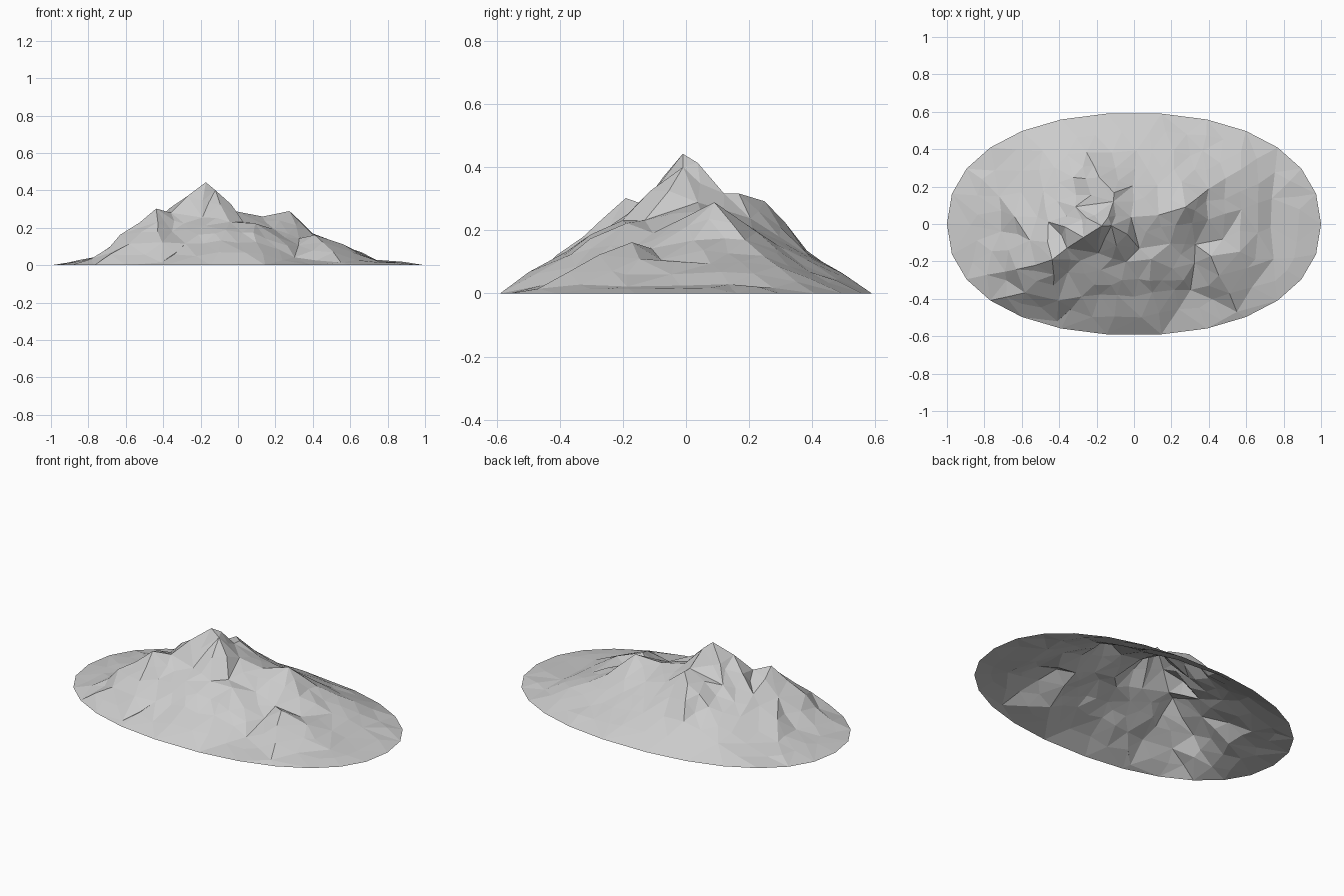
import bpy, bmesh, math, random
from mathutils import Vector
from mathutils.geometry import delaunay_2d_cdt

if "Cube" in bpy.data.objects:
    bpy.data.objects.remove(bpy.data.objects["Cube"])

random.seed(4)

# Ridge lines: consecutive points stay joined by an edge
ridges = [
    # left foot, left peak, saddle, main peak, saddle, right peak, back right foot
    [(-.78, -.26, .035), (-.62, -.23, .165), (-.45, -.20, .30), (-.35, -.13, .285),
     (-.26, -.06, .375), (-.185, -.02, .44), (-.13, .0, .405), (-.02, .03, .285),
     (.12, .06, .26), (.27, .09, .295), (.40, .2, .165), (.56, .29, .09)],
    # main peak to rear hump
    [(-.185, -.02, .44), (-.15, .035, .41), (-.12, .12, .32), (-.11, .17, .323),
     (-.18, .24, .30), (-.24, .38, .14)],
    # sharp front left spur
    [(-.45, -.20, .30), (-.43, -.27, .235), (-.42, -.40, .125), (-.41, -.52, .015)],
    # front shoulder, low right peak and its east foot
    [(-.17, -.25, .215), (-.04, -.21, .235), (.09, -.20, .23), (.22, -.23, .15),
     (.32, -.20, .11), (.42, -.17, .17), (.56, -.16, .105), (.74, -.20, .03)],
    # low right peak to front right foot
    [(.42, -.17, .17), (.46, -.29, .12), (.55, -.47, .015)],
]

# Slopes, ledges and gullies between the ridges
slopes = [
    (-.35, -.27, .18), (-.2, -.15, .26), (.03, -.12, .235), (.18, -.10, .2),
    (.34, -.10, .14), (.4, .03, .175), (.56, .08, .10), (.75, .15, .035),
    (.47, -.07, .115), (-.28, -.38, .11), (-.08, -.38, .13), (.1, -.38, .125),
    (.31, -.35, .05), (-.58, -.36, .11), (-.72, -.04, .055), (-.55, -.08, .19),
    (-.45, .0, .22), (-.3, .08, .26), (-.5, .18, .14), (-.33, .24, .19),
    (-.72, .16, .05), (-.5, .38, .065), (.0, .2, .235), (.12, .2, .21),
    (.25, .22, .2), (0, .38, .125), (.2, .38, .10), (.38, .38, .075),
]

pts = []


def index(p):
    if p not in pts:
        pts.append(p)
    return pts.index(p)


edges = []
for r in ridges:
    ids = [index(p) for p in r]
    edges += list(zip(ids, ids[1:]))
for p in slopes:
    index(p)

# Slightly squared oval foot
N = 26
first = len(pts)


def squared(t):
    return math.copysign(abs(t) ** (2 / 2.2), t)


for i in range(N):
    a = 2 * math.pi * i / N
    pts.append((squared(math.cos(a)), .594 * squared(math.sin(a)), 0))
edges += [(first + i, first + (i + 1) % N) for i in range(N)]

co, _, faces, origin, _, _ = delaunay_2d_cdt(
    [Vector(p[:2]) for p in pts], edges, [], 1, 1e-5)
bm = bmesh.new()
verts = [bm.verts.new((c.x, c.y, pts[o[0]][2] if o else .1))
         for c, o in zip(co, origin)]
for f in faces:
    face = bm.faces.new([verts[i] for i in f])
    face.normal_update()
    if face.normal.z < 0:
        face.normal_flip()

# Break the larger facets up with irregular midpoints
old = set(bm.verts)
inner = [e for e in bm.edges if not e.is_boundary and e.calc_length() > .17]
bmesh.ops.subdivide_edges(bm, edges=inner, cuts=1)
for v in bm.verts:
    if v not in old and v.co.z > .015:
        v.co += Vector((random.uniform(-.015, .015), random.uniform(-.015, .015),
                        random.uniform(-.008, .006)))
bmesh.ops.triangulate(bm, faces=bm.faces[:])

me = bpy.data.meshes.new("mountain")
bm.to_mesh(me)
bm.free()
bpy.context.collection.objects.link(bpy.data.objects.new("mountain", me))
